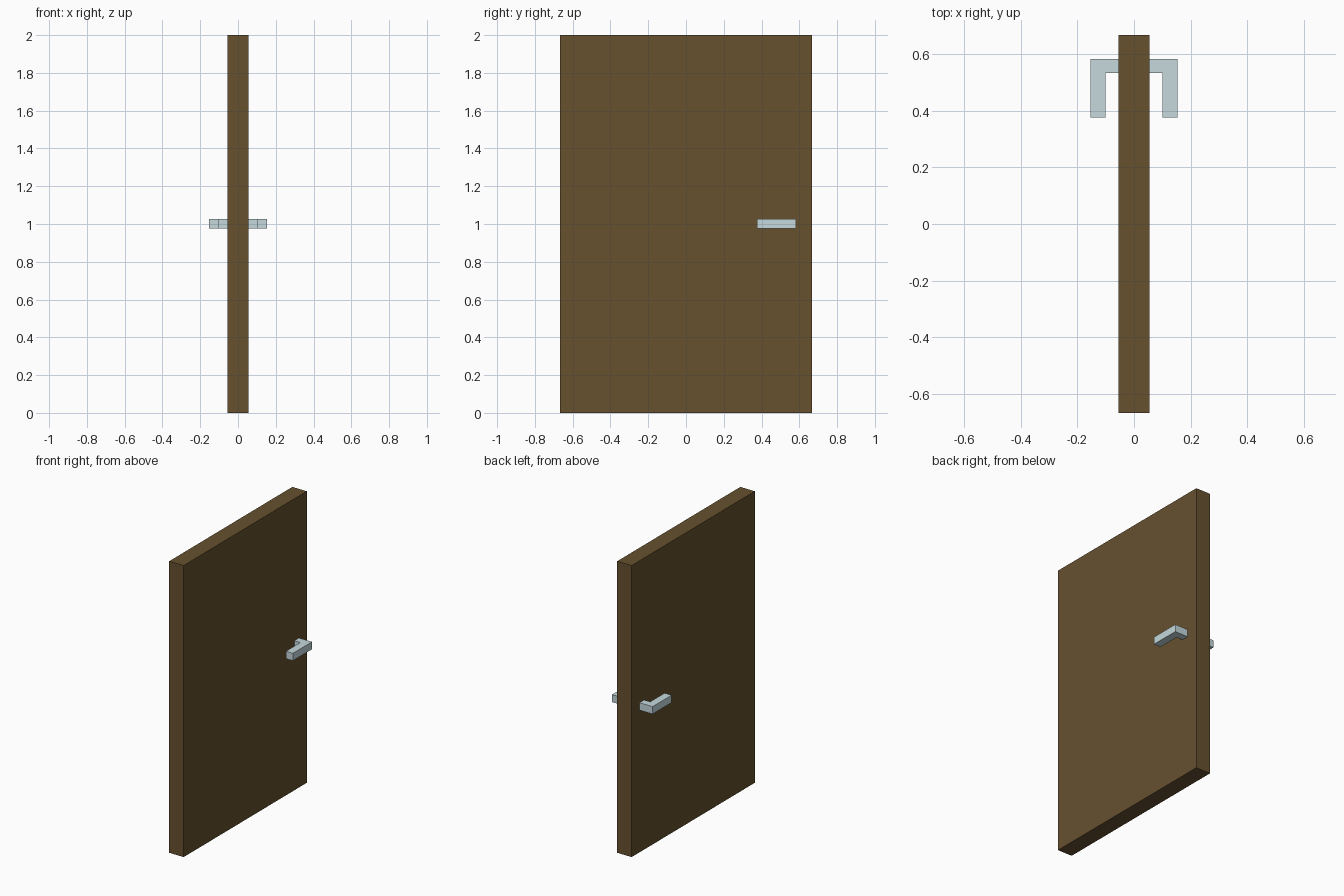
import bpy, bmesh

if "Cube" in bpy.data.objects:
    bpy.data.objects.remove(bpy.data.objects["Cube"])


def material(name, color):
    mat = bpy.data.materials.new(name)
    mat.diffuse_color = (*color, 1)
    mat.use_nodes = True
    mat.node_tree.nodes["Principled BSDF"].inputs["Base Color"].default_value = mat.diffuse_color
    return mat


def prism(name, profile, z0, z1, mat):
    """Extrude an XY outline from z0 up to z1."""
    bm = bmesh.new()
    face = bm.faces.new([bm.verts.new((x, y, z0)) for x, y in profile])
    ext = bmesh.ops.extrude_face_region(bm, geom=[face])
    top = [v for v in ext["geom"] if isinstance(v, bmesh.types.BMVert)]
    bmesh.ops.translate(bm, verts=top, vec=(0, 0, z1 - z0))
    bmesh.ops.recalc_face_normals(bm, faces=bm.faces)
    mesh = bpy.data.meshes.new(name)
    bm.to_mesh(mesh)
    bm.free()
    mesh.materials.append(mat)
    obj = bpy.data.objects.new(name, mesh)
    bpy.context.collection.objects.link(obj)
    return obj


wood = material("wood", (0.133, 0.082, 0.028))
metal = material("metal", (0.558, 0.687, 0.716))

# Door slab
W, D = 0.055, 0.667
prism("door_panel", [(-W, -D), (W, -D), (W, D), (-W, D)], 0, 2, wood)

# U-shaped handle: spindle through the door with a lever on each side
half = [(0.154, 0.582), (0.154, 0.376), (0.101, 0.376), (0.101, 0.532)]
outline = half + [(-x, y) for x, y in reversed(half)]
prism("door_handle", outline, 0.975, 1.026, metal)
